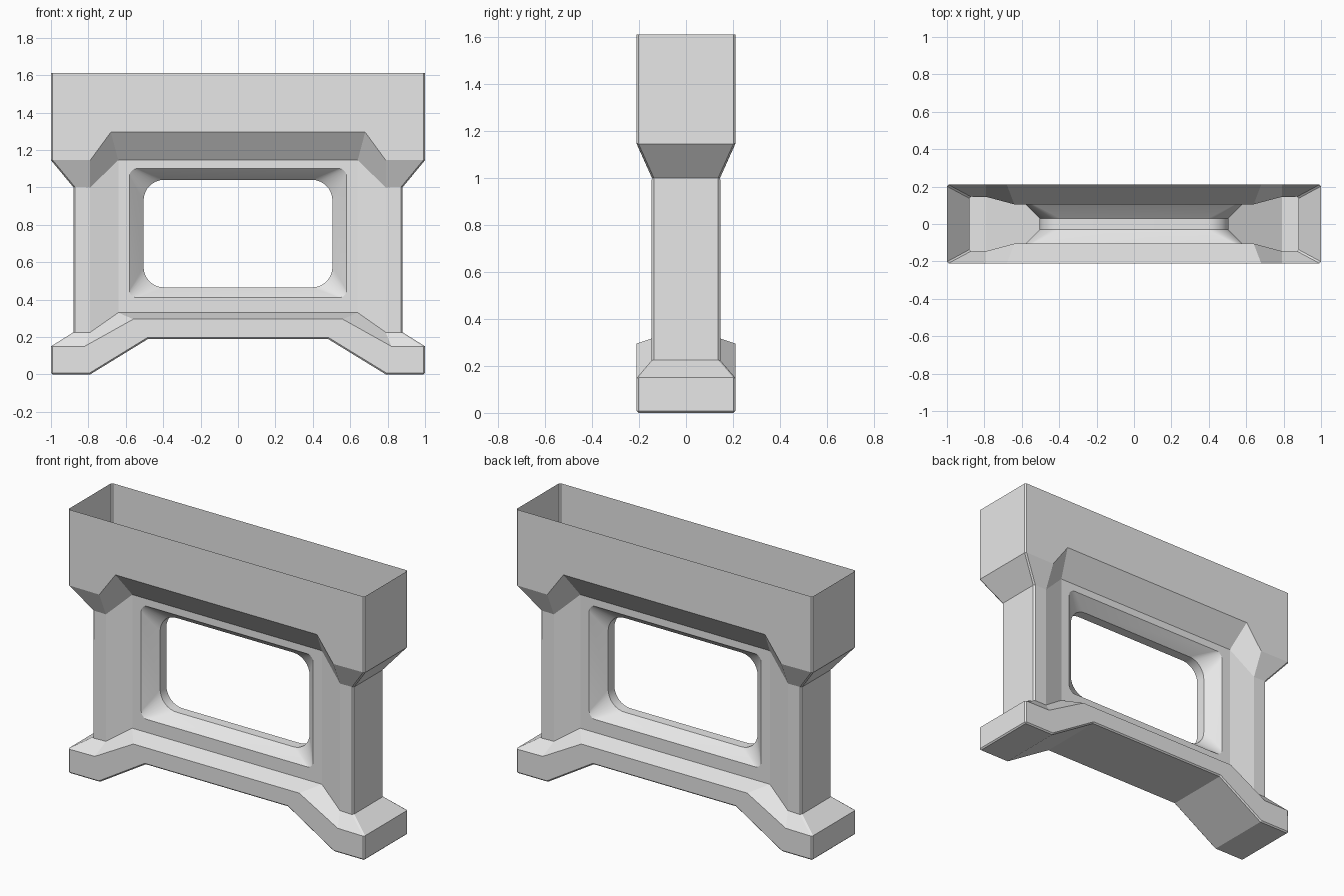
import bpy, bmesh, math
from mathutils import Vector

cube = bpy.data.objects.get("Cube")
if cube:
    bpy.data.objects.remove(cube, do_unlink=True)

grey = bpy.data.materials.new("light_grey")
grey.use_nodes = True
COLOUR = (0.8, 0.8, 0.8, 1)
grey.diffuse_color = COLOUR
grey.node_tree.nodes["Principled BSDF"].inputs["Base Color"].default_value = COLOUR

END, DEEP = 1.0, 0.21          # half length and half depth of the header and base
POST, POST_D = 0.88, 0.145     # corner post
PANEL, PANEL_D = 0.64, 0.105   # recessed window panel
PANEL_LOW, PANEL_TOP = 0.33, 1.145


def row(end, depth, low_z, inner, mid, mid_depth, mid_z):
    """One level of a quarter: end centre, corner, post edge, panel edge, middle."""
    return [(end, 0, low_z), (end, -depth, low_z), (inner, -depth, low_z),
            (mid, -mid_depth, mid_z), (0, -mid_depth, mid_z)]


rows = [
    row(END, DEEP, 1.61, 0.79, 0.68, DEEP, 1.61),              # open header rim
    row(END, DEEP, 1.145, 0.79, 0.68, DEEP, 1.295),            # header bottom edge
    row(POST, POST_D, 1.0, 0.79, PANEL, PANEL_D, PANEL_TOP),   # post top
    row(POST, POST_D, 0.225, 0.79, PANEL, PANEL_D, PANEL_LOW), # post bottom
    row(END, DEEP, 0.15, 0.82, 0.56, DEEP, 0.295),             # base top edge
    row(END, DEEP, 0.0, 0.79, 0.48, DEEP, 0.19),               # base bottom edge
]
rows.append([(x, 0, z) for x, y, z in rows[-1]])               # underside middle


def add_quarter(bm, sx, sy):
    grid = [[bm.verts.new((x * sx, y * sy, z)) for x, y, z in r] for r in rows]
    for i in range(len(rows) - 1):
        for j in range(4):
            window_cell = i == 2 and j == 3
            flat_cell = i == 5 and j == 0
            if not (window_cell or flat_cell):
                bm.faces.new((grid[i][j], grid[i][j + 1],
                              grid[i + 1][j + 1], grid[i + 1][j]))


def ring(bm, half, low, top, radius, y, steps=8):
    """Rounded rectangle loop in the xz plane."""
    loop = []
    corners = [(1, top - radius), (-1, top - radius),
               (-1, low + radius), (1, low + radius)]
    for c, (side, z) in enumerate(corners):
        for s in range(steps + 1):
            a = math.pi / 2 * (c + s / steps)
            loop.append(bm.verts.new((side * (half - radius) + radius * math.cos(a),
                                      y, z + radius * math.sin(a))))
    return loop


def is_worn_edge(edge):
    """Corner edges and the base outline carry a tiny bevel."""
    a, b = (v.co for v in edge.verts)
    if len(edge.link_faces) != 2:
        return False
    crosses = a.y * b.y < 0
    if min(abs(a.x), abs(b.x)) > 0.85 and a.x * b.x > 0 and not crosses:
        return True
    low = all(p.z < 0.1 or 0.16 < p.z < 0.2 for p in (a, b))
    return low and not (crosses and abs(a.x) < 0.9)


# Outer shell, mirrored from one quarter
bm = bmesh.new()
for sx in (1, -1):
    for sy in (1, -1):
        add_quarter(bm, sx, sy)
bmesh.ops.remove_doubles(bm, verts=bm.verts[:], dist=0.0005)
bmesh.ops.recalc_face_normals(bm, faces=bm.faces[:])
bmesh.ops.dissolve_limit(bm, angle_limit=0.01, verts=bm.verts[:], edges=bm.edges[:])
bmesh.ops.bevel(bm, geom=[e for e in bm.edges if is_worn_edge(e)], offset=0.008,
                offset_type='OFFSET', segments=1, profile=0.5, affect='EDGES')

# Window panels, splayed frames and the opening between them
profile = [(PANEL, PANEL_LOW, PANEL_TOP, 0, PANEL_D),
           (0.58, 0.41, 1.10, 0.04, PANEL_D),
           (0.505, 0.465, 1.04, 0.11, 0.03)]
rings = [ring(bm, *p[:4], -p[4]) for p in profile]
rings += [ring(bm, *p[:4], p[4]) for p in reversed(profile)]
for first, second in zip(rings, rings[1:]):
    n = len(first)
    for k in range(n):
        m = (k + 1) % n
        bm.faces.new((first[k], first[m], second[m], second[k]))
bmesh.ops.remove_doubles(bm, verts=bm.verts[:], dist=0.0005)
bmesh.ops.recalc_face_normals(bm, faces=bm.faces[:])

# Make sure the shell faces outward
bm.normal_update()
front = min(bm.faces, key=lambda f: f.calc_center_median().y)
if front.normal.dot(Vector((0, -1, 0))) < 0:
    bmesh.ops.reverse_faces(bm, faces=bm.faces[:])

mesh = bpy.data.meshes.new("window_wall")
bm.to_mesh(mesh)
bm.free()
mesh.materials.append(grey)
wall = bpy.data.objects.new("window_wall", mesh)
bpy.context.collection.objects.link(wall)

bpy.ops.object.select_all(action='DESELECT')
wall.select_set(True)
bpy.context.view_layer.objects.active = wall
bpy.ops.object.shade_smooth_by_angle(angle=math.radians(13))
